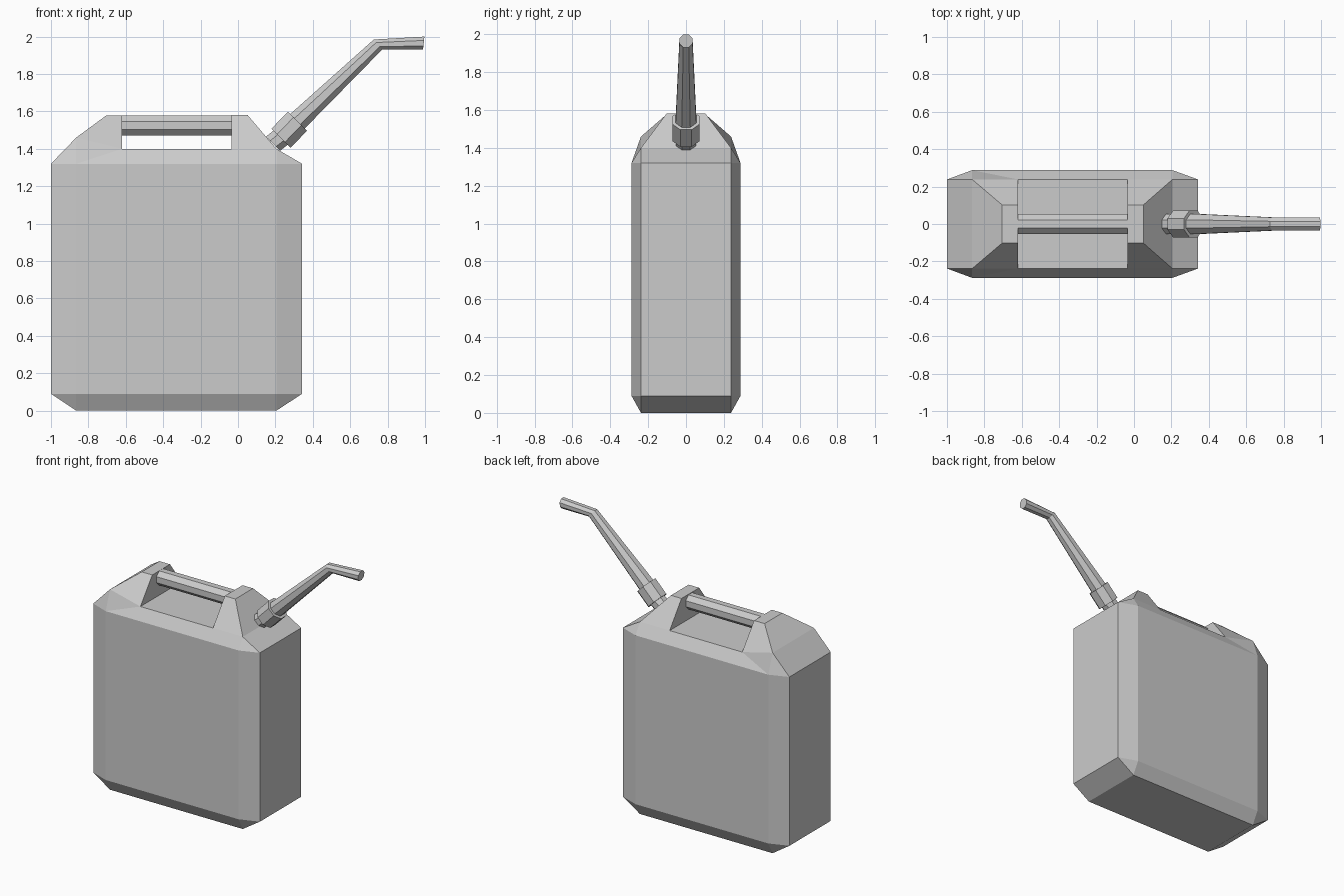
import bpy, bmesh
from math import sin, cos, pi, radians
from mathutils import Vector

if "Cube" in bpy.data.objects:
    bpy.data.objects.remove(bpy.data.objects["Cube"])


def finish(name, bm):
    bmesh.ops.recalc_face_normals(bm, faces=bm.faces[:])
    me = bpy.data.meshes.new(name)
    bm.to_mesh(me)
    bm.free()
    ob = bpy.data.objects.new(name, me)
    bpy.context.collection.objects.link(ob)
    return ob


def loft(name, rings, sides=8):
    """Capped tube through rings (x, z, tilt in degrees, radius) in the y=0 plane."""
    bm = bmesh.new()
    loops = []
    for x, z, tilt, r in rings:
        a = radians(tilt)
        up = Vector((-sin(a), 0, cos(a)))
        side = Vector((0, 1, 0))
        c = Vector((x, 0, z))
        angles = [(i + 0.5) * 2 * pi / sides for i in range(sides)]
        loops.append([bm.verts.new(c + r * (side * cos(t) + up * sin(t))) for t in angles])
    for p, q in zip(loops, loops[1:]):
        for i in range(sides):
            j = (i + 1) % sides
            bm.faces.new((p[i], p[j], q[j], q[i]))
    bm.faces.new(loops[0])
    bm.faces.new(loops[-1])
    return finish(name, bm)


# Can body: one half's key points, mirrored across y = 0
X0, X1, X2, X3 = -1.0, -0.865, 0.205, 0.343
YI, YO = 0.238, 0.288
H0, H1 = -0.62, -0.035          # handle recess ends
pts = {
    "B0": (X1, YI, 0), "B1": (X2, YI, 0),
    "S0": (X1, YI, 1.46), "S1": (H0, YI, 1.4), "S2": (H1, YI, 1.4), "S3": (X2, YI, 1.4),
    "T0": (-0.705, 0.102, 1.578), "T1": (H0, 0.102, 1.578),
    "T2": (H1, 0.102, 1.582), "T3": (0.05, 0.102, 1.582),
}
for level, z in (("L", 0.09), ("U", 1.32)):
    for i, (x, y) in enumerate(((X0, YI), (X1, YO), (X2, YO), (X3, YI))):
        pts[level + str(i)] = (x, y, z)

side_faces = ["B0 B1 L2 L1", "B0 L1 L0", "B1 L3 L2",
              "L0 L1 U1 U0", "L1 L2 U2 U1", "L2 L3 U3 U2",
              "U0 U1 S0", "U1 S1 S0", "U1 U2 S2 S1", "U2 S3 S2", "U2 U3 S3",
              "S0 S1 T1 T0", "S2 S3 T3 T2"]
centre_loop = "B0 L0 U0 S0 T0 T1 S1 S2 T2 T3 S3 U3 L3 B1".split()

bm = bmesh.new()
front = {k: bm.verts.new((x, -y, z)) for k, (x, y, z) in pts.items()}
back = {k: bm.verts.new(p) for k, p in pts.items()}
for half in (front, back):
    for f in side_faces:
        bm.faces.new([half[k] for k in f.split()])
for a, b in zip(centre_loop, centre_loop[1:] + centre_loop[:1]):
    bm.faces.new((front[a], front[b], back[b], back[a]))
finish("can_body", bm)

# Carry handle bar
loft("handle_bar", [(H0 - 0.01, 1.525, 0, 0.057), (H1 + 0.01, 1.525, 0, 0.057)])

# Neck, screw collar and bent spout
loft("neck", [(0.187, 1.427, 45, 0.058), (0.25, 1.477, 45, 0.058)])
loft("collar", [(0.23, 1.457, 45, 0.078), (0.318, 1.547, 45, 0.078)])
loft("spout", [(0.30, 1.53, 44, 0.06), (0.748, 1.957, 39, 0.038), (0.993, 1.965, -6, 0.038)])
